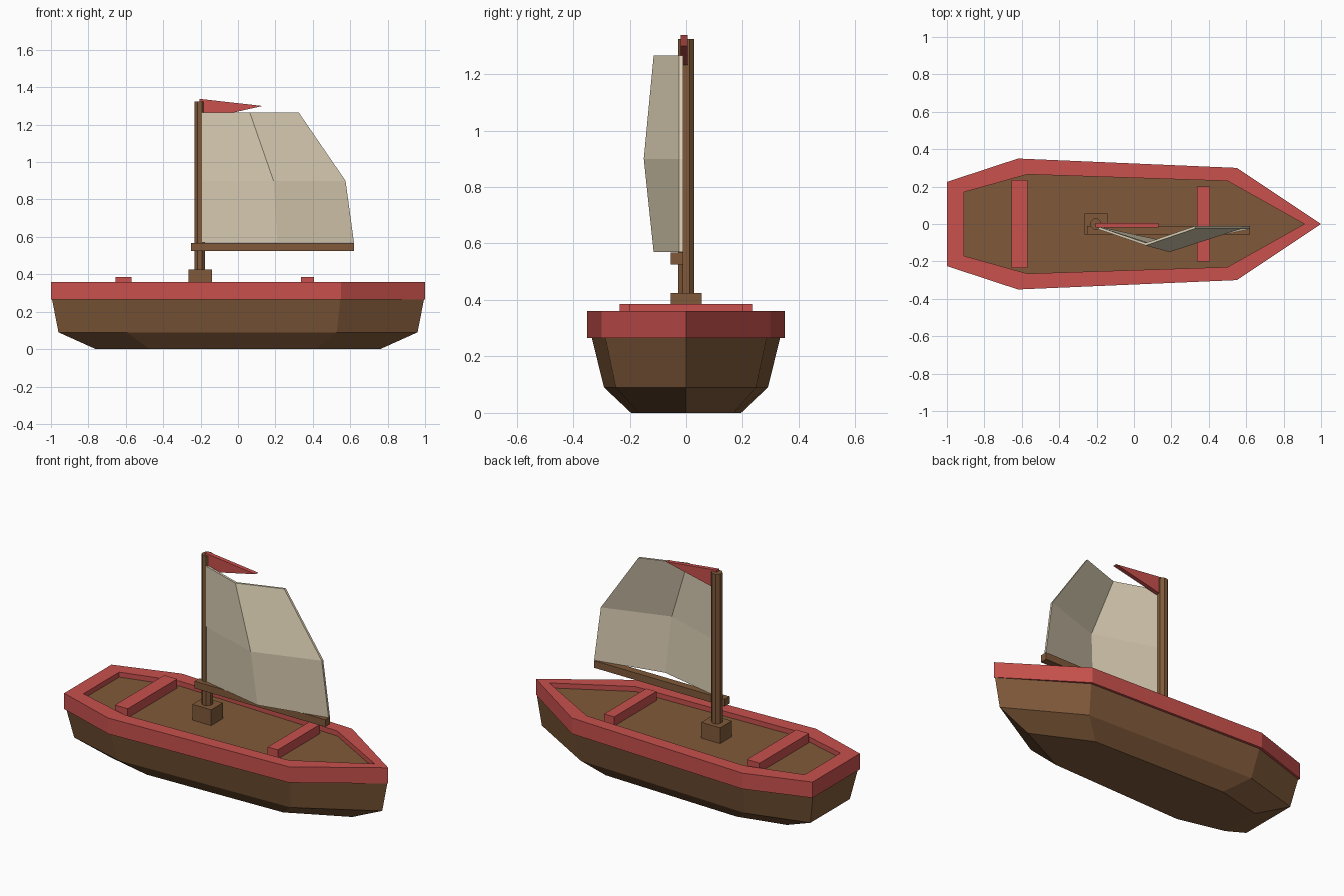
import bpy, bmesh, math

if "Cube" in bpy.data.objects:
    bpy.data.objects.remove(bpy.data.objects["Cube"])


def material(name, rgb):
    m = bpy.data.materials.new(name)
    m.diffuse_color = (*rgb, 1)
    m.use_nodes = True
    m.node_tree.nodes["Principled BSDF"].inputs["Base Color"].default_value = m.diffuse_color
    return m


BROWN = material("brown wood", (0.216, 0.102, 0.042))
RED = material("red paint", (0.578, 0.082, 0.074))
CREAM = material("cream canvas", (0.70, 0.61, 0.45))


def make(name, verts, faces, mat):
    me = bpy.data.meshes.new(name)
    me.from_pydata(verts, [], faces)
    bm = bmesh.new()
    bm.from_mesh(me)
    bmesh.ops.recalc_face_normals(bm, faces=bm.faces)
    bm.to_mesh(me)
    bm.free()
    me.materials.append(mat)
    ob = bpy.data.objects.new(name, me)
    bpy.context.collection.objects.link(ob)
    return ob


def loft(name, rings, mat, closed=False):
    """Join equal rings of points; cap the ends, or close into a loop."""
    n = len(rings[0])
    verts = [p for r in rings for p in r]
    k = len(rings)
    faces = []
    for i in range(k if closed else k - 1):
        a, b = i * n, (i + 1) % k * n
        faces += [(a + j, a + (j + 1) % n, b + (j + 1) % n, b + j) for j in range(n)]
    if not closed:
        faces += [tuple(range(n)), tuple(range((k - 1) * n, k * n))]
    return make(name, verts, faces, mat)


def box(name, x0, x1, y0, y1, z0, z1, mat):
    rings = [[(x0, y0, z), (x1, y0, z), (x1, y1, z), (x0, y1, z)] for z in (z0, z1)]
    return loft(name, rings, mat)


def mirrored(half):
    """Full boat outline from the starboard points, ending at the bow."""
    return [(x, -y) for x, y in half] + [(x, y) for x, y in reversed(half) if y > 0]


OUTER = mirrored([(-1, 0.225), (-0.62, 0.35), (0.55, 0.30), (1, 0)])
INNER = mirrored([(-0.91, 0.17), (-0.57, 0.265), (0.50, 0.23), (0.91, 0)])


def ring(outline, z, sx=1, sy=1):
    return [(x * sx, y * sy, z) for x, y in outline]


# Hull, rim and deck
loft("hull", [ring(OUTER, 0, 0.76, 0.557), ring(OUTER, 0.09, 0.96, 0.83),
              ring(OUTER, 0.27, 0.995, 0.957)], BROWN)
loft("rim", [ring(OUTER, 0.265), ring(OUTER, 0.36),
             ring(INNER, 0.36), ring(INNER, 0.265)], RED, closed=True)
loft("deck", [ring(INNER, 0.27), ring(INNER, 0.33)], BROWN)

# Benches
box("rear_bench", -0.655, -0.57, -0.235, 0.235, 0.325, 0.385, RED)
box("front_bench", 0.338, 0.405, -0.20, 0.20, 0.325, 0.385, RED)

# Mast, its foot and the boom
box("mast_foot", -0.265, -0.14, -0.055, 0.055, 0.325, 0.425, BROWN)
MAST_X, R = -0.205, 0.031
circle = [(MAST_X + R * math.cos(math.tau * (i + 0.5) / 8),
           R * math.sin(math.tau * (i + 0.5) / 8)) for i in range(8)]
loft("mast", [ring(circle, 0.42), ring(circle, 1.325)], BROWN)
box("boom", -0.25, 0.62, -0.055, -0.01, 0.525, 0.568, BROWN)

# Bellied sail: rows of (x, y) at luff, middle and leech, given thickness along y
rows = [(0.57, [(-0.2, -0.025), (0.21, -0.115), (0.62, -0.025)]),
        (0.90, [(-0.2, -0.025), (0.19, -0.15), (0.575, -0.025)]),
        (1.265, [(-0.2, -0.025), (0.063, -0.115), (0.325, -0.025)])]
sections = [[(x, y, z) for x, y in pts] + [(x, y + 0.014, z) for x, y in reversed(pts)]
            for z, pts in rows]
loft("sail", sections, CREAM)

# Pennant
flag = [(-0.205, 1.338), (-0.205, 1.225), (0.132, 1.30)]
loft("pennant", [[(x, y, z) for x, z in flag] for y in (-0.02, 0.005)], RED)
